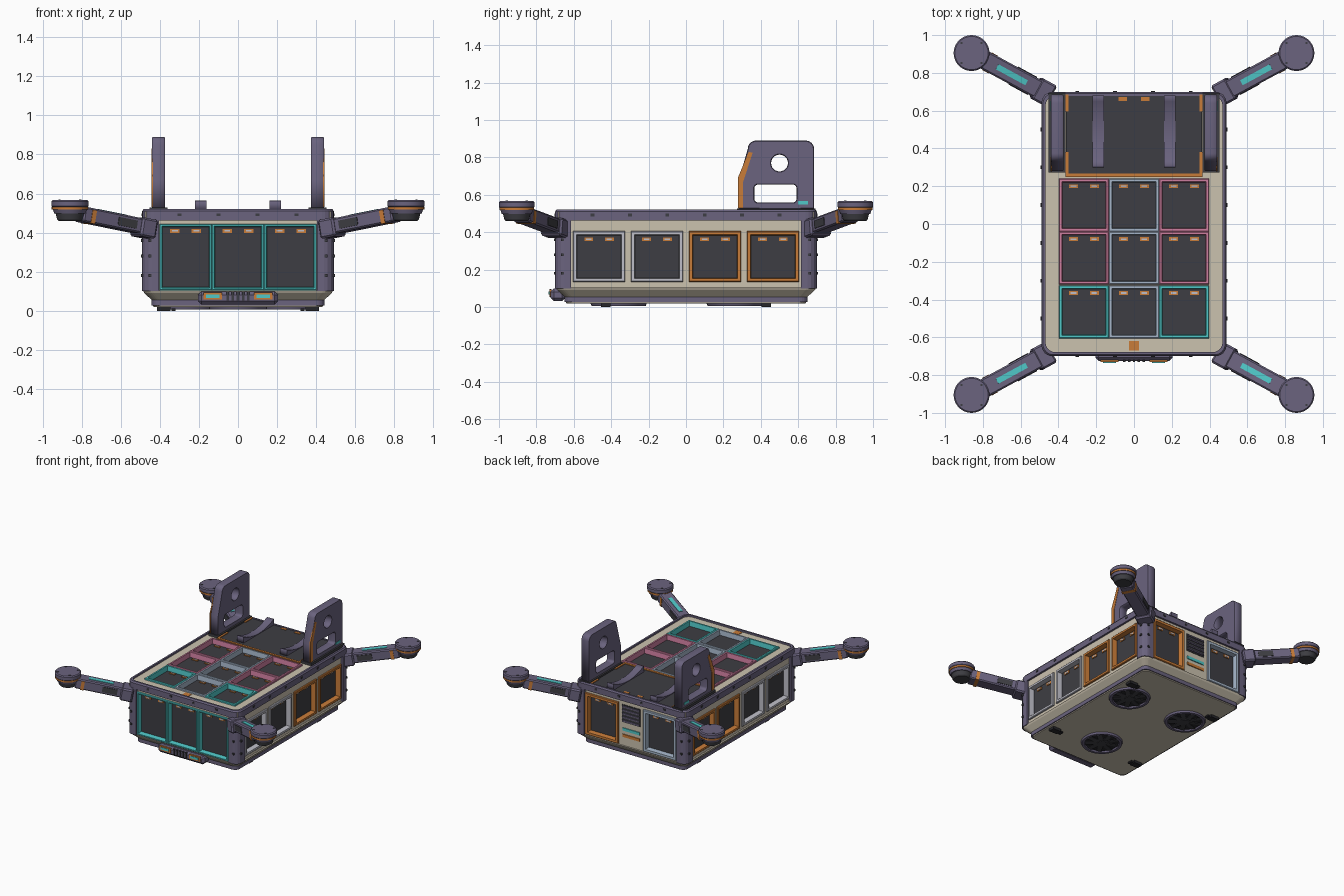
import bpy, bmesh, math
from math import sin, cos, pi
from mathutils import Matrix, Vector

if "Cube" in bpy.data.objects:
    bpy.data.objects.remove(bpy.data.objects["Cube"])


def material(name, *rgb):
    m = bpy.data.materials.new(name)
    m.use_nodes = True
    m.diffuse_color = (*rgb, 1)
    m.node_tree.nodes["Principled BSDF"].inputs["Base Color"].default_value = (*rgb, 1)
    return m


PURPLE = material("muted purple", .145, .125, .21)
CREAM = material("warm cream", .6, .54, .43)
DARK = material("charcoal", .048, .048, .056)
BLACK = material("rubber black", .02, .02, .024)
CYAN = material("cyan", .08, .58, .58)
PINK = material("pink", .62, .21, .35)
BLUE = material("pale blue", .38, .47, .59)
SILVER = material("silver", .52, .52, .58)
ORANGE = material("orange", .58, .2, .04)


# ---------- helpers ----------
def finish(name, bm, mat, mirror="", matrix=None, bevel=0):
    if matrix:
        bm.transform(matrix)
    bmesh.ops.recalc_face_normals(bm, faces=bm.faces)
    me = bpy.data.meshes.new(name)
    bm.to_mesh(me)
    bm.free()
    me.materials.append(mat)
    ob = bpy.data.objects.new(name, me)
    bpy.context.collection.objects.link(ob)
    if bevel:
        b = ob.modifiers.new("bevel", "BEVEL")
        b.width, b.segments = bevel, 1
    if mirror:
        m = ob.modifiers.new("mirror", "MIRROR")
        m.use_axis = ["x" in mirror, "y" in mirror, False]
        m.use_mirror_merge = False
    return ob


def boxes(name, mat, items, **kw):
    """Each item is (centre, size)."""
    bm = bmesh.new()
    for c, s in items:
        bmesh.ops.create_cube(bm, size=1, matrix=Matrix.Translation(c) @ Matrix.Diagonal((*s, 1)))
    return finish(name, bm, mat, **kw)


def loft(name, mat, rings, caps=True, closed=False, **kw):
    bm = bmesh.new()
    vs = [[bm.verts.new(p) for p in r] for r in rings]
    n = len(vs[0])
    for a, b in zip(vs, vs[1:] + (vs[:1] if closed else [])):
        for i in range(n):
            bm.faces.new((a[i], a[(i + 1) % n], b[(i + 1) % n], b[i]))
    if caps and not closed:
        bm.faces.new(vs[0])
        bm.faces.new(vs[-1])
    return finish(name, bm, mat, **kw)


def arc(cx, cy, r, a0, a1, n=6):
    return [(cx + r * cos(math.radians(a0 + (a1 - a0) * i / n)),
             cy + r * sin(math.radians(a0 + (a1 - a0) * i / n))) for i in range(n + 1)]


def round_rect(w, h, r, cx=0, cy=0):
    pts = []
    for i, (sx, sy) in enumerate(((1, 1), (-1, 1), (-1, -1), (1, -1))):
        pts += arc(cx + sx * (w - r), cy + sy * (h - r), r, i * 90, i * 90 + 90)
    return pts


def rect_ring(w, h, r, z):
    return [(x, y, z) for x, y in round_rect(w, h, r)]


def lathe(name, mat, profile, at=(0, 0, 0), n=32, **kw):
    rings = [[(at[0] + r * cos(2 * pi * i / n), at[1] + r * sin(2 * pi * i / n), at[2] + z)
              for i in range(n)] for r, z in profile]
    ob = loft(name, mat, rings, **kw)
    bpy.context.view_layer.objects.active = ob
    ob.select_set(True)
    bpy.ops.object.shade_smooth_by_angle(angle=math.radians(30))
    ob.select_set(False)
    return ob


def side_plate(name, mat, outlines, x, thick, bevel=0):
    """Upright plate from (y, z) outlines; later outlines are holes."""
    cu = bpy.data.curves.new(name, "CURVE")
    cu.dimensions, cu.fill_mode = "2D", "BOTH"
    cu.extrude, cu.bevel_depth, cu.bevel_resolution = thick / 2 - bevel, bevel, 0
    cu.offset = -bevel
    for pts in outlines:
        s = cu.splines.new("POLY")
        s.points.add(len(pts) - 1)
        for p, (a, b) in zip(s.points, pts):
            p.co = (a, b, 0, 1)
        s.use_cyclic_u = True
    tmp = bpy.data.objects.new("tmp", cu)
    bpy.context.collection.objects.link(tmp)
    dg = bpy.context.evaluated_depsgraph_get()
    me = bpy.data.meshes.new_from_object(tmp.evaluated_get(dg))
    bm = bmesh.new()
    bm.from_mesh(me)
    bpy.data.objects.remove(tmp)
    bmesh.ops.remove_doubles(bm, verts=bm.verts, dist=1e-5)
    return finish(name, bm, mat, mirror="x", matrix=axes((0, 1, 0), (0, 0, 1), (1, 0, 0), (x, 0, 0)))


def axes(u, v, n, o=(0, 0, 0)):
    m = Matrix((u, v, n)).transposed().to_4x4()
    m.translation = o
    return m


# ---------- framed panels set into pockets ----------
X, Y, Z = Vector((1, 0, 0)), Vector((0, 1, 0)), Vector((0, 0, 1))
HX, HY, TOP = .475, .685, .508
DEPTH = .03
pockets = bmesh.new()


def panel(name, u, v, n, centre, w, h, margin, mat):
    m = axes(u, v, n, centre)
    iw, ih = w - 2 * margin, h - 2 * margin
    bmesh.ops.create_cube(pockets, size=1, matrix=m @ Matrix.Diagonal((iw + .01, ih + .01, 2 * DEPTH + .01, 1)))

    def ring(a, b, z):
        return [(sx * a / 2, sy * b / 2, z) for sx, sy in ((1, 1), (-1, 1), (-1, -1), (1, -1))]
    loft(name + "_frame", mat, [ring(w, h, -.004), ring(w, h, .01), ring(w - .008, h - .008, .014),
         ring(iw + .008, ih + .008, .014), ring(iw, ih, -DEPTH)], caps=False, matrix=m)
    boxes(name + "_insert", DARK, [((0, 0, -DEPTH), (iw + .004, ih + .004, .01))], matrix=m)
    tabs = [(s * .055, ih / 2 - .02) for s in (-1, 1)]
    boxes(name + "_tabs", ORANGE, [((a, b, -DEPTH + .007), (.048, .02, .008)) for a, b in tabs], matrix=m)
    boxes(name + "_tab_centres", SILVER, [((a, b, -DEPTH + .011), (.03, .009, .004)) for a, b in tabs], matrix=m)


for i in (-1, 0, 1):
    panel("front_panel", X, Z, -Y, (i * .268, -HY, .275), .268, .34, .016, CYAN)
    for j, y in enumerate((-.465, -.18, .1)):
        colour = BLUE if i == 0 else (CYAN if j == 0 else PINK)
        panel("top_panel", X, Y, Z, (i * .265, y, TOP), .265, .28, .02, colour)
for s in (-1, 1):
    for k, y in enumerate((-.465, -.155, .155, .465)):
        panel("side_panel", Y * s, Z, X * s, (s * HX, y, .27), .28, .272, .023, SILVER if k < 2 else ORANGE)
    panel("back_panel", -X, Z, Y, (s * .255, HY, .275), .29, .33, .026, ORANGE if s > 0 else BLUE)

# ---------- hull ----------
hull = boxes("hull", CREAM, [((0, 0, (TOP + .1) / 2), (2 * HX, 2 * HY, TOP - .1))])
cutter = finish("pocket_cutter", pockets, CREAM)
cutter.hide_render = True
cutter.hide_set(True)
cut = hull.modifiers.new("pockets", "BOOLEAN")
cut.object, cut.solver = cutter, "EXACT"
bpy.context.view_layer.update()
baked = bpy.data.meshes.new_from_object(hull.evaluated_get(bpy.context.evaluated_depsgraph_get()))
hull.modifiers.clear()
hull.data = baked
bpy.data.objects.remove(cutter)

loft("top_rim", PURPLE, [rect_ring(.49, .7, .06, .463), rect_ring(.49, .7, .06, .51),
     rect_ring(.482, .692, .055, .521), rect_ring(.468, .678, .05, .521), rect_ring(.468, .678, .05, .463)],
     closed=True)
pillar = [(.405, .615), (.49, .615)] + arc(.44, .65, .05, 0, 90, 4) + [(.405, .7)]
loft("corner_pillar", PURPLE, [[(x, y, z) for x, y in pillar] for z in (.1, .47)], mirror="xy")
loft("lower_tray", CREAM, [rect_ring(.487, .697, .05, .105), rect_ring(.48, .69, .05, .092),
     rect_ring(.442, .65, .04, .055)])
loft("base_band", PURPLE, [rect_ring(.442, .65, .04, .056), rect_ring(.442, .65, .04, .026)])
loft("belly_plate", CREAM, [rect_ring(.437, .645, .04, .03), rect_ring(.432, .64, .04, .02)])
boxes("pillar_bolts", DARK, [((.49, .66, z), (.012, .014, .014)) for z in (.18, .28, .36)]
      + [((.45, .7, z), (.014, .012, .014)) for z in (.18, .28, .36)], mirror="xy")
boxes("rim_bolts", DARK, [((.49, y, .492), (.008, .02, .014)) for y in (.1, .3, .5)]
      + [((x, .7, .492), (.02, .008, .014)) for x in (.1, .3)], mirror="xy")
boxes("nose_marker", ORANGE, [((0, -.645, TOP), (.052, .05, .008))])

# ---------- front bumper ----------
boxes("bumper", PURPLE, [((0, -.685, .065), (.41, .08, .068))], bevel=.018)
boxes("lamp_surround", ORANGE, [((.13, -.725, .075), (.095, .012, .036))], mirror="x")
boxes("lamp", CYAN, [((.13, -.731, .075), (.07, .008, .018))], mirror="x")
boxes("bumper_slats", DARK, [((i * .026, -.725, .075), (.013, .012, .045)) for i in range(-2, 3)])

# ---------- back centre ----------
boxes("back_vent", DARK, [((0, HY, .36), (.16, .008, .14))])
boxes("back_vent_slats", PURPLE, [((0, HY + .006, .305 + i * .028), (.15, .012, .01)) for i in range(5)])
boxes("back_cyan_strip", CYAN, [((0, HY + .003, .235), (.15, .008, .022))])
boxes("back_orange_strip", ORANGE, [((0, HY + .003, .185), (.15, .008, .022))])

# ---------- rear cargo bay ----------
boxes("bay_floor", DARK, [((0, .465, .51), (.72, .43, .012))])
boxes("bay_edge", ORANGE, [((0, .258, .514), (.72, .018, .016))])
boxes("bay_corners", ORANGE, [((.355, .315, .514), (.014, .13, .016)), ((.355, .64, .514), (.014, .09, .016)),
      ((.06, .662, .516), (.045, .02, .008))], mirror="x")
cradle = [(.3, .51), (.3, .562)] + arc(.49, .95, .43, 244, 296, 12) + [(.68, .562), (.68, .51)]
side_plate("cradle", PURPLE, [cradle], .19, .06)

# ---------- upright fins ----------
fin = [(.28, .525), (.28, .67), (.33, .845)] + arc(.375, .845, .045, 160, 90) \
    + arc(.64, .845, .045, 90, 0) + [(.685, .525)]
holes = [arc(.5, .77, .045, 0, 345, 23), round_rect(.113, .048, .02, .478, .607)]
side_plate("fin", PURPLE, [fin] + holes, .407, .066, bevel=.004)
trim = [(.277, .53), (.306, .53), (.306, .67), (.356, .825), (.335, .83), (.277, .69)]
side_plate("fin_trim", ORANGE, [trim], .4385, .008)
boxes("fin_base", DARK, [((.407, .483, .518), (.09, .42, .02))], mirror="x")
boxes("fin_light", CYAN, [((.44, .625, .558), (.006, .055, .018))], mirror="x")

# ---------- rotor arms ----------
root, tip = Vector((.45, .683, .422)), Vector((.81, .879, .495))
along = (tip - root).normalized()
across = Z.cross(along).normalized()
arm = axes(along, across, along.cross(across), root)
L = (tip - root).length
boxes("arm", PURPLE, [((L / 2, 0, 0), (L, .1, .078))], matrix=arm, mirror="xy", bevel=.008)
boxes("shoulder", PURPLE, [((.035, 0, -.005), (.09, .125, .098))], matrix=arm, mirror="xy", bevel=.01)
boxes("arm_light", CYAN, [((.235, 0, .04), (.18, .03, .006))], matrix=arm, mirror="xy")
boxes("arm_vent", DARK, [((.16, s * .05, 0), (.11, .008, .042)) for s in (-1, 1)], matrix=arm, mirror="xy")
boxes("arm_collar", ORANGE, [((.36, 0, -.005), (.024, .106, .07))], matrix=arm, mirror="xy")

pod = (.86, .905, 0)
lathe("pod_cap", PURPLE, [(.09, .53), (.095, .535), (.095, .56), (.088, .567)], pod, mirror="xy")
lathe("pod_ring", ORANGE, [(.093, .518), (.093, .531)], pod, mirror="xy")
lathe("pod_collar", PURPLE, [(.08, .498), (.088, .519)], pod, mirror="xy")
lathe("motor", DARK, [(.058, .46), (.066, .468), (.074, .5)], pod, mirror="xy")
boxes("pod_bolts", DARK, [((.86 + .075 * cos(a), .905 + .075 * sin(a), .567), (.012, .012, .006))
      for a in (pi / 4 + i * pi / 2 for i in range(4))], mirror="xy")

# ---------- underside ----------
for c in ((.26, .26, 0), (-.26, .26, 0), (0, -.36, 0)):
    lathe("fan_ring", PURPLE, [(.152, .025), (.145, .006), (.125, .006), (.118, .025)], c, closed=True)
    lathe("fan_well", BLACK, [(.125, .017), (.125, .025)], c)
    lathe("fan_hub", DARK, [(.035, .008), (.035, .02)], c, n=16)
    bm = bmesh.new()
    for i in range(9):
        turn = Matrix.Translation((c[0], c[1], .013)) @ Matrix.Rotation(2 * pi * i / 9, 4, "Z")
        bmesh.ops.create_cube(bm, size=1, matrix=turn @ Matrix.Translation((.075, 0, 0))
                              @ Matrix.Rotation(.15, 4, "X") @ Matrix.Diagonal((.09, .035, .003, 1)))
    finish("fan_blades", bm, DARK)
boxes("foot", BLACK, [((.38, .43, .012), (.07, .05, .024)), ((.4, .43, .004), (.02, .035, .008)),
      ((.33, .43, .006), (.02, .035, .012))], mirror="xy")
